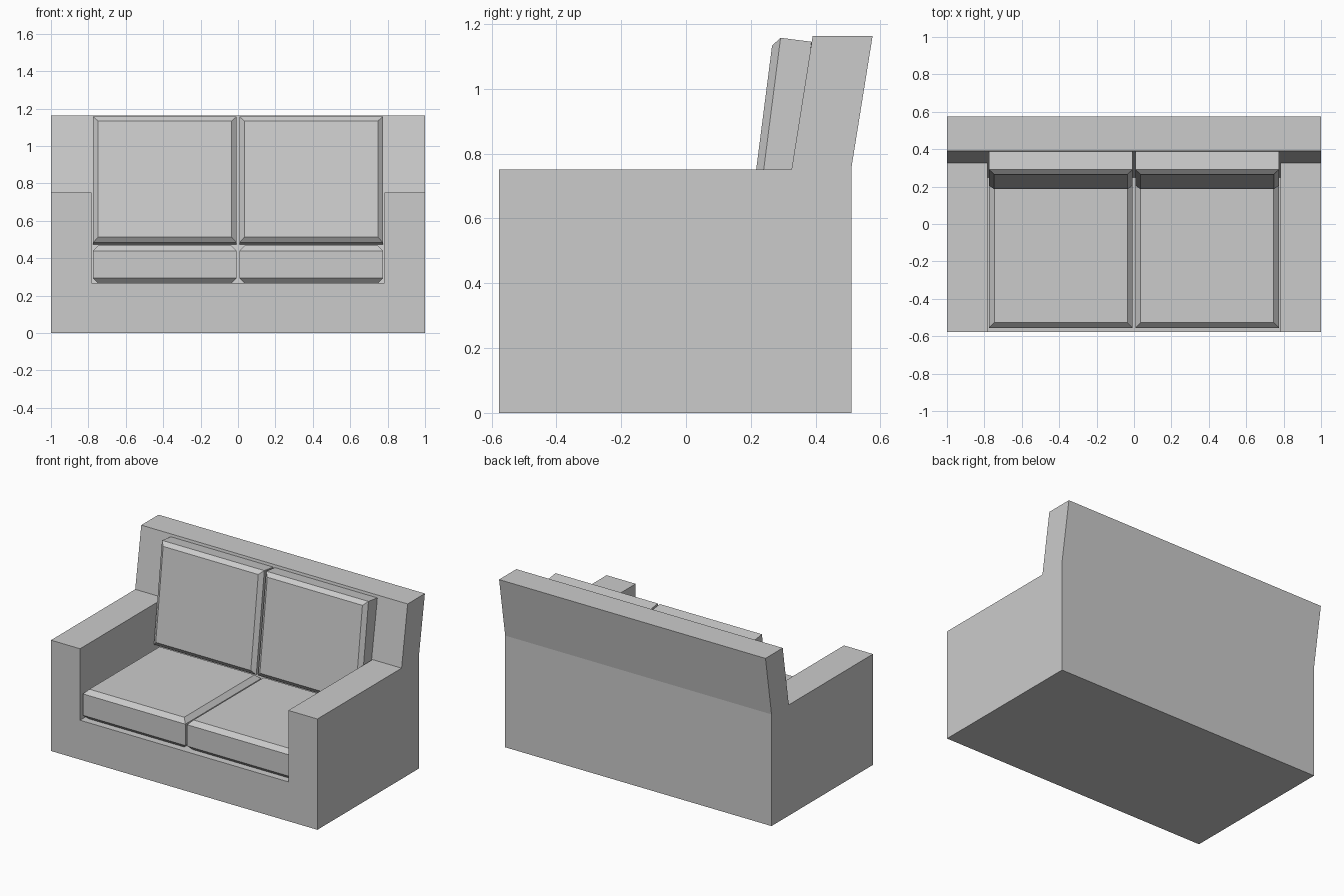
import bpy, bmesh, math

if "Cube" in bpy.data.objects:
    bpy.data.objects.remove(bpy.data.objects["Cube"])


def new_object(name, bm):
    bmesh.ops.recalc_face_normals(bm, faces=bm.faces)
    mesh = bpy.data.meshes.new(name)
    bm.to_mesh(mesh)
    bm.free()
    obj = bpy.data.objects.new(name, mesh)
    bpy.context.collection.objects.link(obj)
    return obj


def skin(name, rings):
    """Closed solid through matching rings of points."""
    bm = bmesh.new()
    loops = [[bm.verts.new(p) for p in ring] for ring in rings]
    bm.faces.new(loops[0])
    bm.faces.new(loops[-1])
    for a, b in zip(loops, loops[1:]):
        for i in range(len(a)):
            j = (i + 1) % len(a)
            bm.faces.new((a[i], a[j], b[j], b[i]))
    return new_object(name, bm)


def prism(name, profile, half_width):
    """Side profile (y, z) extruded across x."""
    return skin(name, [[(x, y, z) for y, z in profile]
                       for x in (-half_width, half_width)])


def cushion(name, width, length, thick, inset, bevel, location, tilt=0):
    """Pillow box, front face at local z = 0, both faces chamfered."""
    rings = []
    for z, d in ((0, inset), (-bevel, 0), (bevel - thick, 0), (-thick, inset)):
        w, h = width / 2 - d, length / 2 - d
        rings.append([(-w, -h, z), (w, -h, z), (w, h, z), (-w, h, z)])
    obj = skin(name, rings)
    obj.location = location
    obj.rotation_euler.x = tilt
    return obj


# Frame: arms, base and leaning back in one body
frame = prism("sofa_frame", [(-0.577, 0), (0.511, 0), (0.511, 0.758),
                             (0.576, 1.163), (0.391, 1.163),
                             (0.326, 0.752), (-0.577, 0.752)], 1.0)

# Seat well cut out between the arms
well = prism("seat_well_cutter", [(-0.7, 0.267), (0.249, 0.267),
                                  (0.325, 0.752), (0.325, 0.9),
                                  (-0.7, 0.9)], 0.782)
well.hide_render = True
cut = frame.modifiers.new("seat_well", 'BOOLEAN')
cut.operation = 'DIFFERENCE'
cut.solver = 'EXACT'
cut.object = well
bpy.context.view_layer.objects.active = frame
bpy.ops.object.modifier_apply(modifier=cut.name)
bpy.data.objects.remove(well)

# Seat and back cushions, one pair per side
for side, sx in (("left", -1), ("right", 1)):
    x = sx * 0.391
    cushion("seat_cushion_" + side, 0.768, 0.81, 0.203, 0.028, 0.029,
            (x, -0.15, 0.468))
    cushion("back_cushion_" + side, 0.768, 0.68, 0.142, 0.027, 0.023,
            (x, 0.226, 0.8235), math.radians(90 - 7.3))
